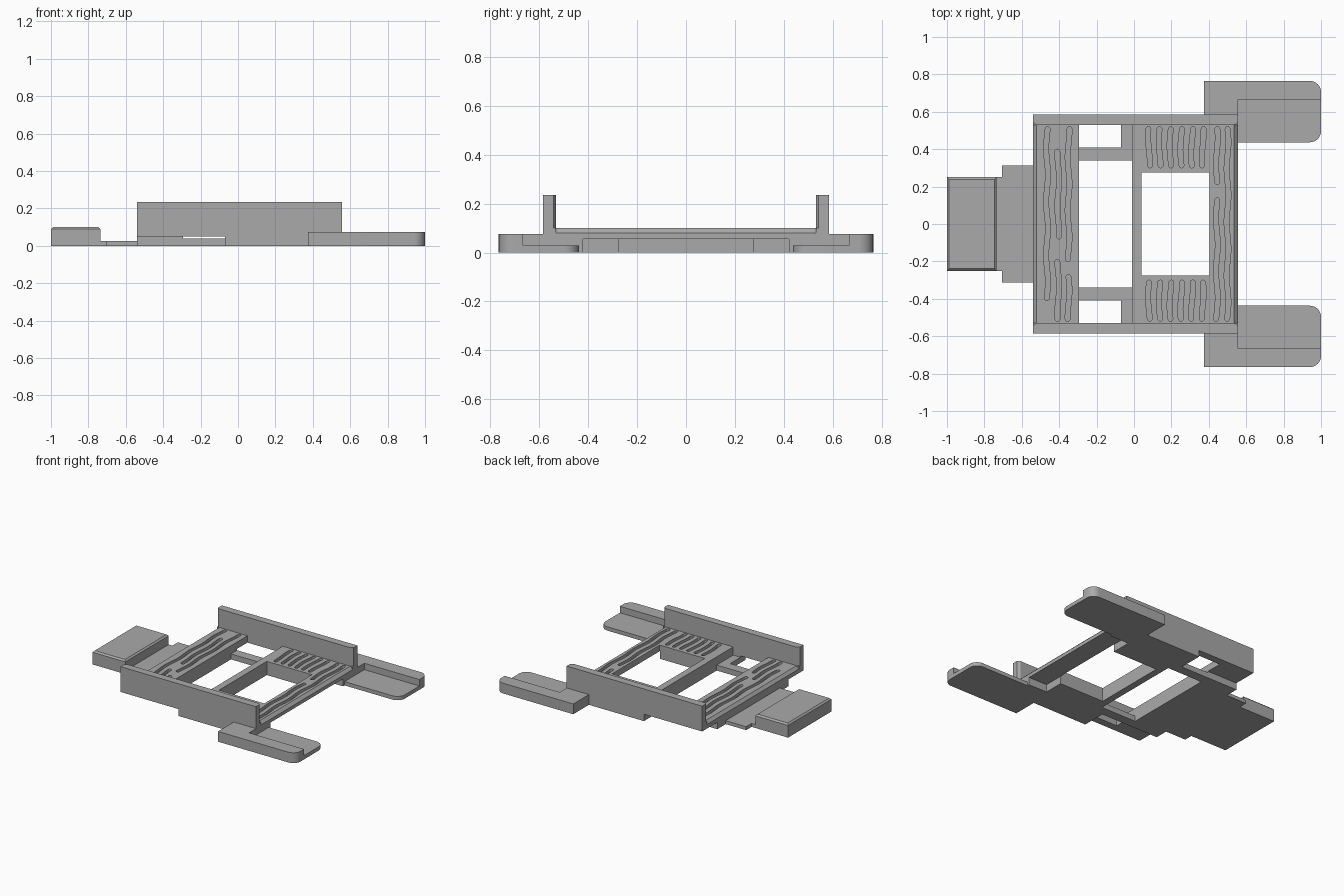
import bpy, bmesh, math
from mathutils import Vector

if "Cube" in bpy.data.objects:
    bpy.data.objects.remove(bpy.data.objects["Cube"], do_unlink=True)

grey = bpy.data.materials.new("plain grey")
grey.use_nodes = True
GREY = (0.4, 0.4, 0.4, 1)
grey.diffuse_color = GREY
grey.node_tree.nodes["Principled BSDF"].inputs["Base Color"].default_value = GREY


def add_prism(bm, pts, lo, hi, axis="z"):
    """Extrude a flat outline along z (points are x,y) or along y (points are x,z)."""
    def place(p, h):
        return (p[0], p[1], h) if axis == "z" else (p[0], h, p[1])
    face = bm.faces.new([bm.verts.new(place(p, lo)) for p in pts])
    step = Vector((0, 0, hi - lo)) if axis == "z" else Vector((0, hi - lo, 0))
    grown = bmesh.ops.extrude_face_region(bm, geom=[face])["geom"]
    bmesh.ops.translate(bm, vec=step, verts=[g for g in grown if isinstance(g, bmesh.types.BMVert)])


def finish(bm, name):
    bmesh.ops.recalc_face_normals(bm, faces=bm.faces)
    me = bpy.data.meshes.new(name)
    bm.to_mesh(me)
    bm.free()
    ob = bpy.data.objects.new(name, me)
    me.materials.append(grey)
    bpy.context.collection.objects.link(ob)
    return ob


def prism(name, pts, lo, hi, axis="z"):
    bm = bmesh.new()
    add_prism(bm, pts, lo, hi, axis)
    return finish(bm, name)


def rect(x0, x1, y0, y1):
    return [(x0, y0), (x1, y0), (x1, y1), (x0, y1)]


def box(name, x0, x1, y0, y1, z0, z1):
    return prism(name, rect(x0, x1, min(y0, y1), max(y0, y1)), z0, z1)


def arc(cx, cy, r, a0, a1, n=8):
    return [(cx + r * math.cos(math.radians(a0 + (a1 - a0) * i / n)),
             cy + r * math.sin(math.radians(a0 + (a1 - a0) * i / n))) for i in range(n + 1)]


def groove(x, y0, y1, r=0.013):
    """Outline of a wavy slot with round ends."""
    def wave(y):
        return x + 0.005 * math.sin(y * 22 + x * 9)
    n = max(6, int((y1 - y0) / 0.03))
    ys = [y0 + r + (y1 - y0 - 2 * r) * i / n for i in range(n + 1)]
    right = [(wave(y) + r, y) for y in ys]
    left = [(wave(y) - r, y) for y in reversed(ys)]
    top = arc(wave(ys[-1]), ys[-1], r, 0, 180, 6)[1:-1]
    bottom = arc(wave(ys[0]), ys[0], r, 180, 360, 6)[1:-1]
    return right + top + left + bottom


def cut(ob, cutters):
    """Subtract each (name, outlines, low, high) helper from an object."""
    for name, outlines, lo, hi in cutters:
        bm = bmesh.new()
        for pts in outlines:
            add_prism(bm, pts, lo, hi)
        tool = finish(bm, name)
        mod = ob.modifiers.new(name, "BOOLEAN")
        mod.operation, mod.solver, mod.object = "DIFFERENCE", "EXACT", tool
        bpy.context.view_layer.objects.active = ob
        bpy.ops.object.modifier_apply(modifier=mod.name)
        bpy.data.objects.remove(tool, do_unlink=True)


TOP, FLOOR = 0.10, 0.078   # deck top and groove floor
L, R = -0.54, 0.555        # ends of the tray
IN, OUT = 0.53, 0.585      # inner and outer wall faces

# Grooved bar at the narrow end, with a sloped outer edge
left_bar = prism("left_deck_bar", [(L, 0.05), (-0.295, 0.05), (-0.295, TOP), (L + 0.018, TOP), (L, 0.08)],
                 -IN, IN, "y")
cut(left_bar, [("left_grooves", [groove(*g) for g in (
    (-0.465, -0.41, 0.52), (-0.405, -0.08, 0.40), (-0.405, -0.52, -0.19),
    (-0.35, -0.20, 0.52), (-0.35, -0.52, -0.27))], FLOOR, 0.2)])

# Window frame with grooves, a window and a shallow arch under the outer bar
frame = prism("deck_frame", [(-0.01, 0), (R, 0), (R, 0.08), (R - 0.02, TOP), (-0.01, TOP)], -IN, IN, "y")
slots = [groove(0.443, 0.21, 0.52), groove(0.443, -0.52, 0.14), groove(0.50, -0.52, 0.52)]
for i in range(6):
    x = 0.08 + 0.0575 * i
    slots += [groove(x, 0.30, 0.52), groove(x, -0.52, -0.30)]
cut(frame, [("window_cut", [rect(0.04, 0.405, -0.275, 0.275)], -0.1, 0.3),
            ("arch_cut", [rect(0.404, 0.7, -0.42, 0.42)], -0.1, 0.055),
            ("frame_grooves", slots, FLOOR, 0.2)])

# Base plate, tongue and end block
box("base_plate", L, -0.295, -0.41, 0.41, 0, 0.05)
box("tongue", -0.705, L, -0.313, 0.313, 0, 0.025)
box("tongue_neck", -0.735, -0.705, -0.25, 0.25, 0, 0.025)
bm = bmesh.new()
add_prism(bm, rect(-1, -0.735, -0.25, 0.25), 0, TOP)
rim = [e for e in bm.edges if all(v.co.z > 0.09 for v in e.verts)]
bmesh.ops.bevel(bm, geom=rim, offset=0.011, segments=1, affect="EDGES")
finish(bm, "end_block")

for side, s in (("left", 1), ("right", -1)):
    def flip(pts):
        return [(x, s * y) for x, y in pts]

    # Side wall: chamfered inner corners above the deck, stepped underside
    prism(side + "_wall", flip([(L, OUT), (L, IN + 0.012), (L + 0.018, IN), (R - 0.018, IN),
                                (R, IN + 0.012), (R, OUT)]), TOP, 0.235)
    prism(side + "_wall_base", [(L, 0.05), (-0.07, 0.05), (-0.07, 0), (R, 0), (R, TOP), (L, TOP)],
          s * IN, s * OUT, "y")

    # Low rail joining the two deck parts, and the ledge beside it
    box(side + "_rail", -0.295, -0.01, s * 0.34, s * 0.41, 0, 0.04)
    box(side + "_ledge", -0.07, -0.01, s * 0.41, s * IN, 0, 0.04)

    # Foot: thin rounded plate with a thick outer rim
    prism(side + "_foot_plate", flip([(R, 0.665), (R, 0.437)] + arc(0.94, 0.497, 0.06, -90, 0)
                                     + [(1, 0.665)]), 0, 0.028)
    prism(side + "_foot_rim", flip([(0.375, OUT), (R, OUT), (R, 0.665), (1, 0.665)]
                                   + arc(0.94, 0.705, 0.06, 0, 90) + [(0.375, 0.765)]), 0, 0.075)

# Smooth the rounded corners, keep edges sharp
for ob in bpy.context.collection.objects:
    if ob.type == "MESH" and ob.name.endswith(("foot_plate", "foot_rim")):
        bpy.context.view_layer.objects.active = ob
        bpy.ops.object.select_all(action="DESELECT")
        ob.select_set(True)
        bpy.ops.object.shade_smooth_by_angle(angle=math.radians(30))
